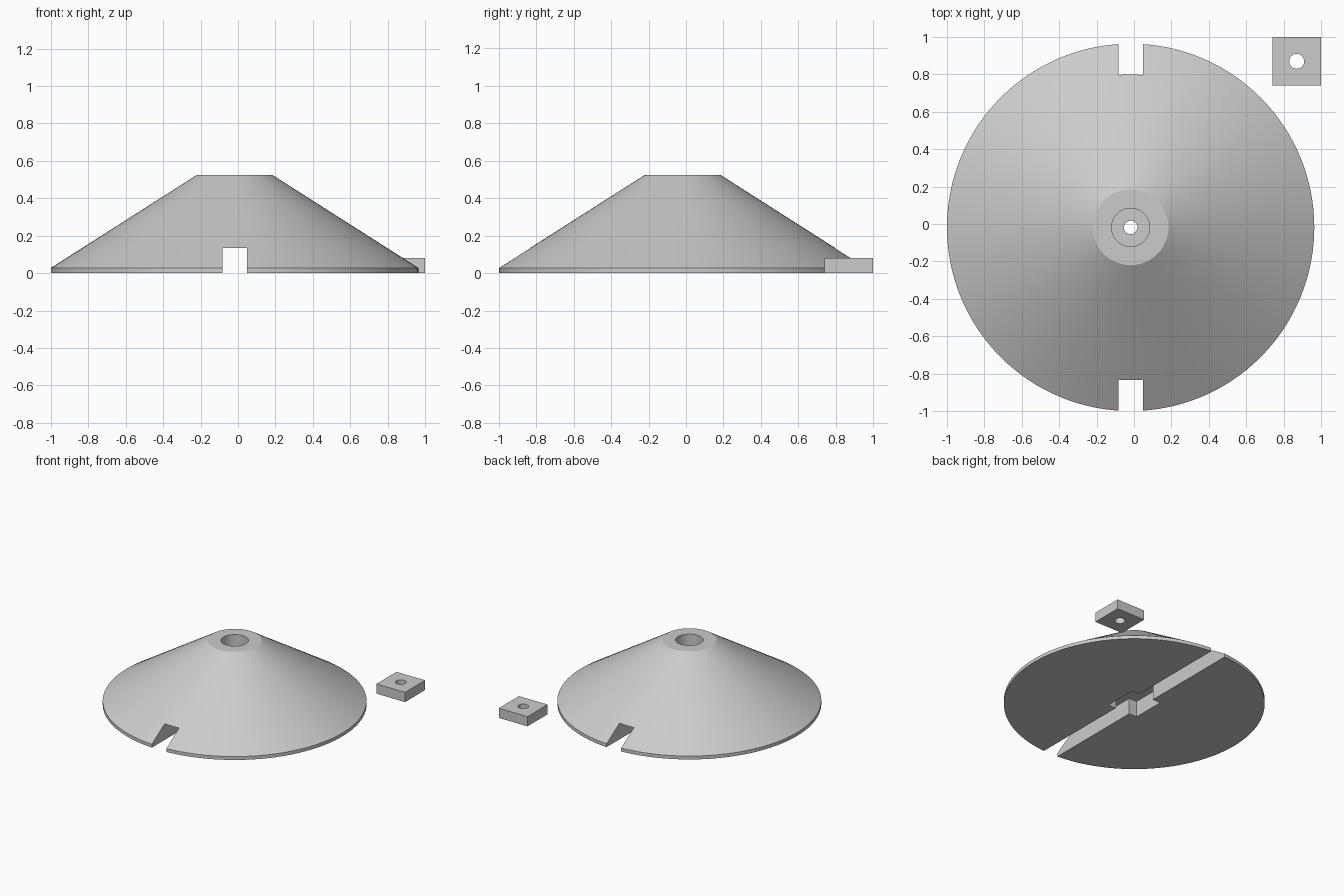
import bpy, bmesh, math

cube = bpy.data.objects.get("Cube")
if cube:
    bpy.data.objects.remove(cube, do_unlink=True)

grey = bpy.data.materials.new("light grey")
grey.use_nodes = True
grey.diffuse_color = (0.6, 0.6, 0.6, 1)
grey.node_tree.nodes["Principled BSDF"].inputs["Base Color"].default_value = (0.6, 0.6, 0.6, 1)

CENTRE = -0.018
SIDES = 128


def finish(name, bm, x, y):
    bmesh.ops.recalc_face_normals(bm, faces=bm.faces)
    mesh = bpy.data.meshes.new(name)
    bm.to_mesh(mesh)
    bm.free()
    ob = bpy.data.objects.new(name, mesh)
    ob.location = (x, y, 0)
    mesh.materials.append(grey)
    bpy.context.collection.objects.link(ob)
    return ob


def turned(name, profile, x, y, sides=SIDES):
    """Solid of revolution from (radius, height) pairs, with flat caps."""
    bm = bmesh.new()
    rings = []
    for r, z in profile:
        angles = [2 * math.pi * i / sides for i in range(sides)]
        rings.append([bm.verts.new((r * math.cos(a), r * math.sin(a), z)) for a in angles])
    for low, high in zip(rings, rings[1:]):
        for i in range(sides):
            j = (i + 1) % sides
            bm.faces.new((low[i], low[j], high[j], high[i]))
    bm.faces.new(rings[0][::-1])
    bm.faces.new(rings[-1])
    return finish(name, bm, x, y)


def prism(name, outline, bottom, top, x, y):
    """Upright extrusion of a plan outline."""
    bm = bmesh.new()
    face = bm.faces.new([bm.verts.new((px, py, bottom)) for px, py in outline])
    new = bmesh.ops.extrude_face_region(bm, geom=[face])["geom"]
    verts = [v for v in new if isinstance(v, bmesh.types.BMVert)]
    bmesh.ops.translate(bm, verts=verts, vec=(0, 0, top - bottom))
    return finish(name, bm, x, y)


def cut(target, cutter):
    cutter.hide_render = True
    mod = target.modifiers.new("cut", "BOOLEAN")
    mod.operation = "DIFFERENCE"
    mod.solver = "EXACT"
    mod.object = cutter
    bpy.ops.object.select_all(action="DESELECT")
    target.select_set(True)
    bpy.context.view_layer.objects.active = target
    bpy.ops.object.modifier_apply(modifier=mod.name)
    bpy.data.objects.remove(cutter, do_unlink=True)


def smooth(ob):
    bpy.ops.object.select_all(action="DESELECT")
    ob.select_set(True)
    bpy.context.view_layer.objects.active = ob
    bpy.ops.object.shade_smooth_by_angle(angle=math.radians(25))


# Truncated cone with a thin straight rim
body = turned("cone_body", [(0.982, 0), (0.982, 0.028), (0.202, 0.525)], CENTRE, CENTRE)

# Full-width slot underneath, widening to a square nut pocket in the middle
s, p, far = 0.066, 0.138, 1.2
quarter = [(s, far), (s, p), (p, p)]
right = quarter + [(x, -y) for x, y in reversed(quarter)]
left = [(-x, y) for x, y in reversed(right)]
cut(body, prism("slot_cutter", right + left, -0.1, 0.133, CENTRE, CENTRE))

# Wide bore from the top, stepping down to a narrow through hole
bore = [(0.036, -0.1), (0.036, 0.265), (0.102, 0.265), (0.102, 0.7)]
cut(body, turned("bore_cutter", bore, CENTRE, CENTRE, 64))
smooth(body)

# Loose square nut beside the cone
h = 0.13
nut = prism("square_nut", [(-h, -h), (h, -h), (h, h), (-h, h)], 0, 0.08, 0.87, 0.87)
cut(nut, turned("nut_hole_cutter", [(0.04, -0.1), (0.04, 0.2)], 0.87, 0.87, 48))
smooth(nut)
